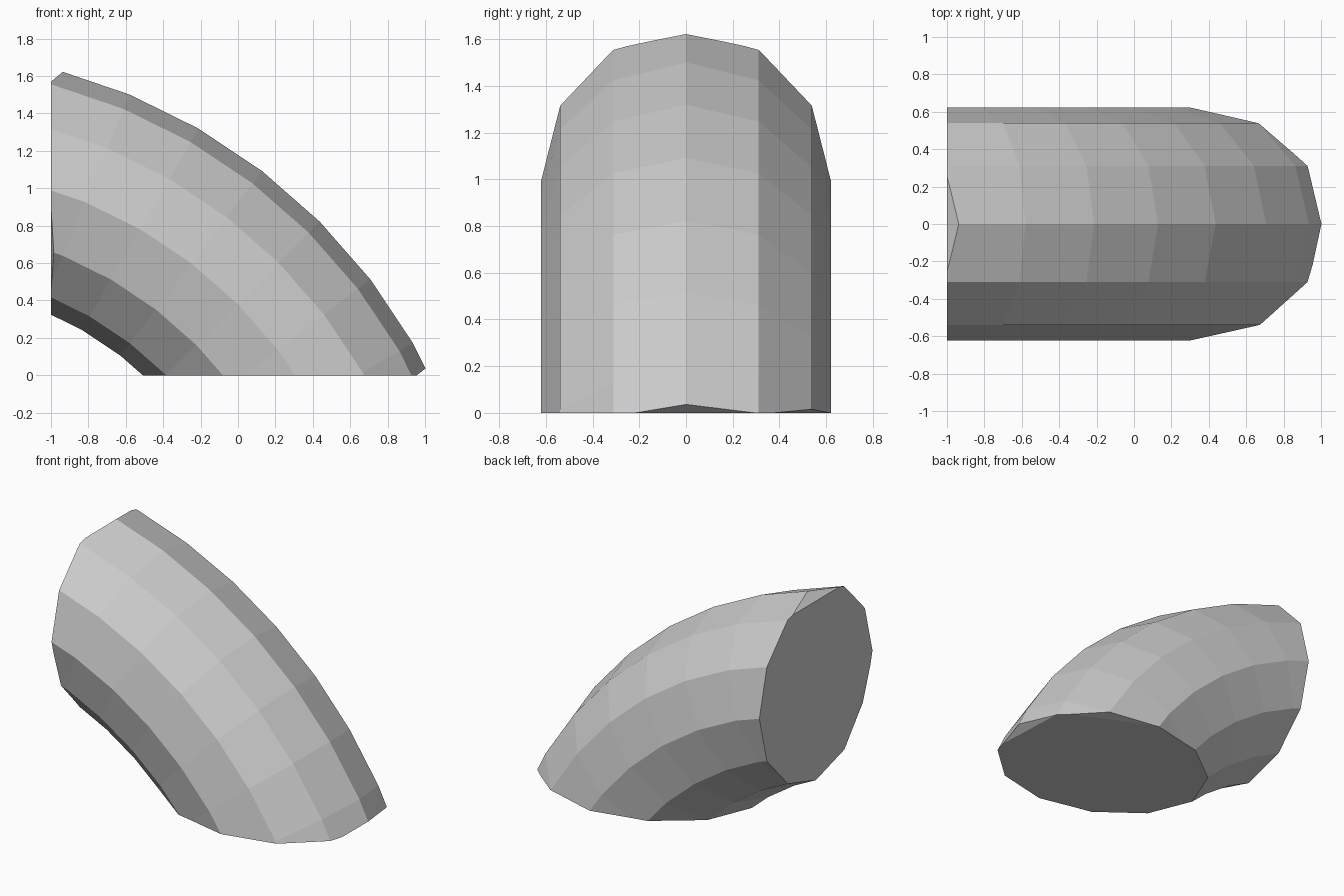
import bpy, bmesh
from math import pi
from mathutils import Vector, Matrix

if "Cube" in bpy.data.objects:
    bpy.data.objects.remove(bpy.data.objects["Cube"])

CENTRE = Vector((-1.78, 0, -1.395))   # centre of the ring's sweep
MAJOR, MINOR = 2.513, 0.622


def slice_off(bm, point, outward):
    """Cut the solid with a plane, drop the outward side and cap the cut."""
    res = bmesh.ops.bisect_plane(
        bm, geom=bm.verts[:] + bm.edges[:] + bm.faces[:], dist=1e-5,
        plane_co=point, plane_no=outward, clear_outer=True)
    edges = [e for e in res["geom_cut"]
             if isinstance(e, bmesh.types.BMEdge) and e.is_boundary]
    if edges:
        bmesh.ops.edgeloop_fill(bm, edges=edges)


def nick(bm, a, b, c):
    """Bevel off a small corner with the plane through three points."""
    a, b, c = Vector(a), Vector(b), Vector(c)
    n = (b - a).cross(c - a).normalized()
    body_middle = Vector((-0.2, 0, 0.7))
    if n.dot(body_middle - a) > 0:
        n = -n
    slice_off(bm, a, n)


bm = bmesh.new()

# Twelve-sided section swept through a quarter ring
bmesh.ops.create_circle(bm, segments=12, radius=MINOR,
                        matrix=Matrix.Translation(CENTRE + Vector((MAJOR, 0, 0))))
bmesh.ops.spin(bm, geom=bm.verts[:] + bm.edges[:], cent=CENTRE,
               axis=(0, -1, 0), angle=pi / 2, steps=12)

# Flat wall end and flat floor end
slice_off(bm, (-1, 0, 0), (-1, 0, 0))
slice_off(bm, (0, 0, 0), (0, 0, -1))

# Small chipped corners at the ends
nick(bm, (1.0, 0, 0.035), (0.955, -0.21, 0), (0.933, 0.27, 0))
nick(bm, (0.66, 0.54, 0.015), (0.844, 0.38, 0), (0.32, 0.62, 0))
nick(bm, (-0.94, 0, 1.62), (-1, 0.22, 1.57), (-1, -0.22, 1.57))
nick(bm, (-0.985, -0.54, 0.66), (-1, -0.60, 0.9), (-1, -0.32, 0.42))

bmesh.ops.recalc_face_normals(bm, faces=bm.faces[:])
mesh = bpy.data.meshes.new("curved_pipe")
bm.to_mesh(mesh)
bm.free()
bpy.context.collection.objects.link(bpy.data.objects.new("curved_pipe", mesh))
